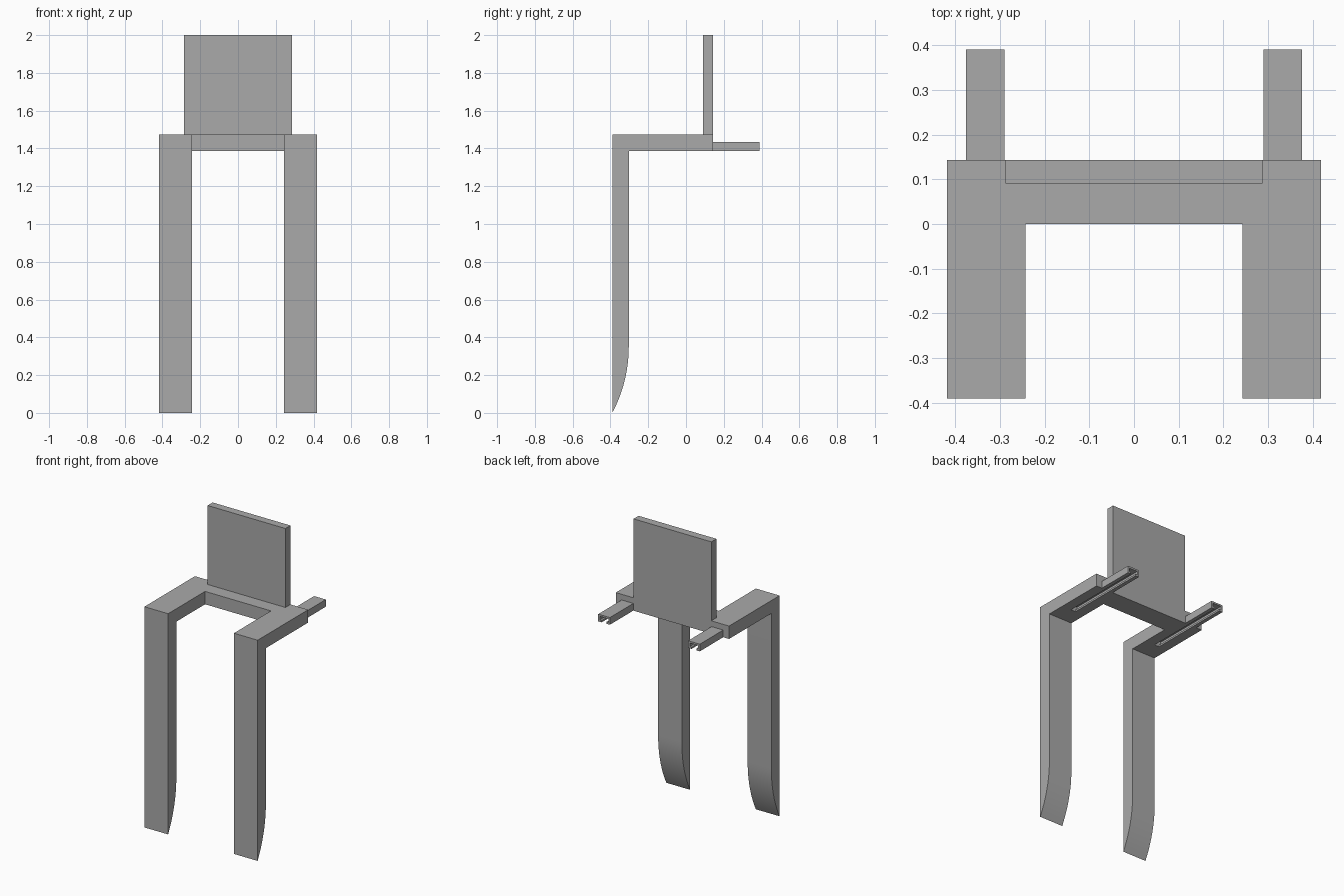
import bpy
import bmesh
import math
from mathutils import Vector

cube = bpy.data.objects.get("Cube")
if cube:
    bpy.data.objects.remove(cube, do_unlink=True)

grey = bpy.data.materials.new("plain_grey")
grey.use_nodes = True
GREY = (0.4, 0.4, 0.4, 1)
grey.diffuse_color = GREY
grey.node_tree.nodes["Principled BSDF"].inputs["Base Color"].default_value = GREY

# Main sizes
SEAT_LOW, SEAT_TOP = 1.387, 1.473
FRONT, BACK, RAIL_END = -0.39, 0.143, 0.39
INNER, OUTER = 0.243, 0.418
LEG_BACK = -0.303


def prism(name, profile, offset, direction):
    """Extrude a closed outline of points along a direction."""
    bm = bmesh.new()
    face = bm.faces.new([bm.verts.new(Vector(p) + Vector(offset)) for p in profile])
    new = bmesh.ops.extrude_face_region(bm, geom=[face])["geom"]
    bmesh.ops.translate(bm, vec=direction,
                        verts=[v for v in new if isinstance(v, bmesh.types.BMVert)])
    bmesh.ops.recalc_face_normals(bm, faces=bm.faces)
    mesh = bpy.data.meshes.new(name)
    bm.to_mesh(mesh)
    bm.free()
    mesh.materials.append(grey)
    obj = bpy.data.objects.new(name, mesh)
    bpy.context.collection.objects.link(obj)
    return obj


def box(name, x0, x1, y0, y1, z0, z1):
    outline = [(x0, y0, z0), (x1, y0, z0), (x1, y1, z0), (x0, y1, z0)]
    return prism(name, outline, (0, 0, 0), (0, 0, z1 - z0))


def combine(target, tool, operation):
    """Apply a boolean and discard the tool."""
    mod = target.modifiers.new(operation.lower(), "BOOLEAN")
    mod.operation, mod.solver, mod.object = operation, "EXACT", tool
    bpy.context.view_layer.objects.active = target
    bpy.ops.object.modifier_apply(modifier=mod.name)
    bpy.data.objects.remove(tool, do_unlink=True)


# Side outline: seat arm and leg, with the foot curving forward to an edge
curve_height, depth = 0.35, LEG_BACK - FRONT
radius = (curve_height ** 2 + depth ** 2) / (2 * depth)
side = [(0, FRONT, 0), (0, FRONT, SEAT_TOP), (0, BACK, SEAT_TOP),
        (0, BACK, SEAT_LOW), (0, LEG_BACK, SEAT_LOW)]
steps = 12
sweep = math.asin(curve_height / radius)
for i in range(steps):
    a = sweep * i / steps
    side.append((0, LEG_BACK - radius * (1 - math.cos(a)),
                 curve_height - radius * math.sin(a)))

# Seat frame: crossbar joined to both legs
frame = box("seat_frame_and_legs", -INNER - 0.02, INNER + 0.02, 0, BACK, SEAT_LOW, SEAT_TOP)
for x in (-OUTER, INNER):
    leg = prism("leg_blank", side, (x, 0, 0), (OUTER - INNER, 0, 0))
    combine(frame, leg, "UNION")

# Slotted rails behind the seat; their slots run on under the arms
RAIL_X, HALF, RAIL_TOP = 0.332, 0.043, 1.435
WALL, SLOT = 0.012, 0.0175
low, lip, roof = SEAT_LOW, SEAT_LOW + WALL, RAIL_TOP - WALL
hollow = [(SLOT, low), (SLOT, lip), (HALF - WALL, lip), (HALF - WALL, roof)]
hollow += [(-x, z) for x, z in reversed(hollow)]
channel = [(-HALF, low), (-HALF, RAIL_TOP), (HALF, RAIL_TOP), (HALF, low)] + hollow
cut = [(x, z - 0.02 if z == low else z) for x, z in hollow]

for name, x in (("left_rail", RAIL_X), ("right_rail", -RAIL_X)):
    prism(name, [(px, 0, pz) for px, pz in channel], (x, BACK, 0),
          (0, RAIL_END - BACK, 0))
    cutter = prism("slot_cutter", [(px, 0, pz) for px, pz in cut], (x, -0.18, 0),
                   (0, BACK + 0.2, 0))
    cutter.hide_render = True
    combine(frame, cutter, "DIFFERENCE")

# Backrest panel
box("backrest", -0.287, 0.287, 0.09, BACK, SEAT_TOP, 2.0)

# Smooth the curved feet, keeping the edges sharp
bpy.ops.object.select_all(action="DESELECT")
frame.select_set(True)
bpy.context.view_layer.objects.active = frame
bpy.ops.object.shade_smooth_by_angle(angle=math.radians(20))
